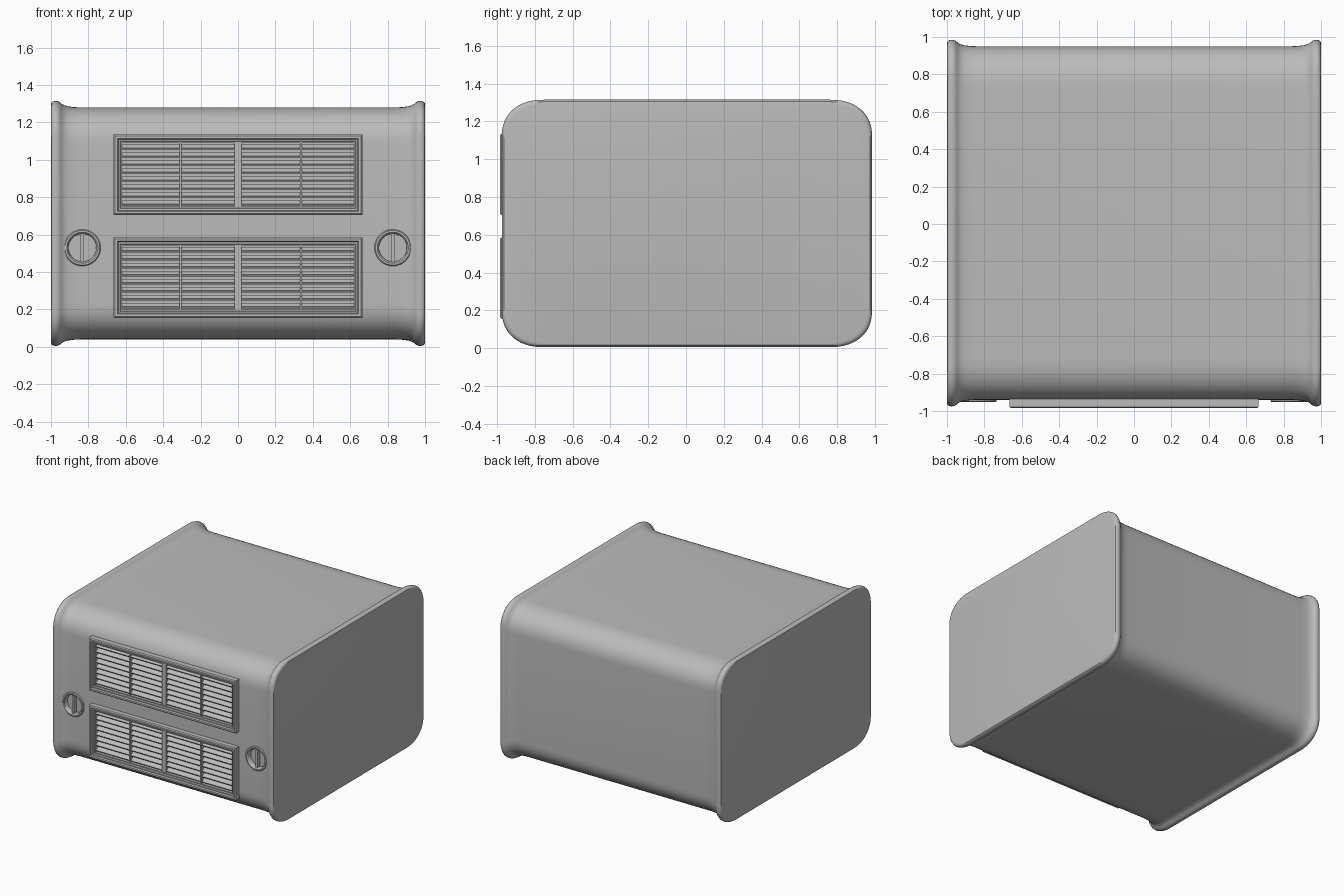
import bpy, bmesh
from math import sin, cos, pi, radians
from mathutils import Matrix

if "Cube" in bpy.data.objects:
    bpy.data.objects.remove(bpy.data.objects["Cube"], do_unlink=True)

grey = bpy.data.materials.new("warm grey plastic")
grey.use_nodes = True
GREY = (0.5, 0.5, 0.5, 1)
grey.diffuse_color = GREY
grey.node_tree.nodes["Principled BSDF"].inputs["Base Color"].default_value = GREY


def finish(name, bm, angle=35):
    bmesh.ops.recalc_face_normals(bm, faces=bm.faces)
    mesh = bpy.data.meshes.new(name)
    bm.to_mesh(mesh)
    bm.free()
    mesh.materials.append(grey)
    obj = bpy.data.objects.new(name, mesh)
    bpy.context.collection.objects.link(obj)
    if angle:
        smooth(obj, angle)
    return obj


def smooth(obj, angle):
    bpy.ops.object.select_all(action='DESELECT')
    obj.select_set(True)
    bpy.context.view_layer.objects.active = obj
    bpy.ops.object.shade_smooth_by_angle(angle=radians(angle))


def loft(bm, rings, cap=False, closed=False):
    """Skin a list of equal-length point loops."""
    loops = [[bm.verts.new(p) for p in ring] for ring in rings]
    pairs = list(zip(loops, loops[1:]))
    if closed:
        pairs.append((loops[-1], loops[0]))
    for a, b in pairs:
        for i in range(len(a)):
            j = (i + 1) % len(a)
            bm.faces.new((a[i], a[j], b[j], b[i]))
    if cap:
        bm.faces.new(loops[0])
        bm.faces.new(loops[-1])


def box(bm, center, size, tilt=0):
    m = (Matrix.Translation(center) @ Matrix.Rotation(tilt, 4, 'X')
         @ Matrix.Diagonal((*size, 1)))
    bmesh.ops.create_cube(bm, size=1, matrix=m)


def section(x, inset):
    """Rounded rectangle across the housing at x, shrunk by inset."""
    cy, cz, ry, rz, n = 0.005, 0.66, 0.22, 0.19, 12
    hy, hz = 0.98 - inset, 0.655 - inset
    pts = []
    for k, (sy, sz) in enumerate(((1, 1), (-1, 1), (-1, -1), (1, -1))):
        for i in range(n + 1):
            a = (k + i / n) * pi / 2
            ca, sa = abs(cos(a)) ** 0.9, abs(sin(a)) ** 0.9
            pts.append((x, cy + sy * (hy - ry + ry * ca), cz + sz * (hz - rz + rz * sa)))
    return pts


def rect(x, z, inset, y):
    return [(-x + inset, y, z[0] + inset), (x - inset, y, z[0] + inset),
            (x - inset, y, z[1] - inset), (-x + inset, y, z[1] - inset)]


def circle(cx, cz, r, y, n=48):
    return [(cx + r * cos(2 * pi * i / n), y, cz + r * sin(2 * pi * i / n)) for i in range(n)]


# Housing with a flared rim at each end
half = [(1.0, 0.02), (0.998, 0.01), (0.99, 0.003), (0.978, 0), (0.965, 0.001), (0.953, 0.006),
        (0.943, 0.015), (0.93, 0.023), (0.91, 0.029), (0.88, 0.033), (0.84, 0.035)]
profile = [(-x, i) for x, i in half] + [(x, i) for x, i in reversed(half)]
bm = bmesh.new()
loft(bm, [section(x, i) for x, i in profile], cap=True)
housing = finish("housing", bm, None)

# Recesses behind the vents and inside the latches
GRILLES = {"lower": (0.155, 0.585), "upper": (0.705, 1.135)}
LATCHES = {"right": -0.832, "left": 0.828}
HALF_W, LATCH_Z = 0.665, 0.53
bm = bmesh.new()
for z in GRILLES.values():
    loft(bm, [rect(HALF_W, z, 0.04, y) for y in (-1.1, -0.78)], cap=True)
for x in LATCHES.values():
    loft(bm, [circle(x, LATCH_Z, 0.076, y) for y in (-1.1, -0.91)], cap=True)
cutter = finish("recess_cutter", bm, None)
cutter.hide_render = True
cut = housing.modifiers.new("recesses", 'BOOLEAN')
cut.operation, cut.solver, cut.object = 'DIFFERENCE', 'EXACT', cutter
bpy.context.view_layer.objects.active = housing
bpy.ops.object.modifier_apply(modifier=cut.name)
bpy.data.objects.remove(cutter, do_unlink=True)
smooth(housing, 35)

# Vents: stepped frame, slats and uprights
FRAME = [(0, -0.88), (0, -0.978), (0.007, -0.985), (0.02, -0.985), (0.025, -0.973),
         (0.034, -0.973), (0.038, -0.962), (0.046, -0.962), (0.046, -0.88)]
SLATS = 8
for name, z in GRILLES.items():
    bm = bmesh.new()
    loft(bm, [rect(HALF_W, z, i, y) for i, y in FRAME], closed=True)
    finish(name + "_vent_frame", bm, 20)

    lo, hi = z[0] + 0.044, z[1] - 0.044
    step = (hi - lo) / SLATS
    bm = bmesh.new()
    for k in range(SLATS):
        box(bm, (0, -0.935, lo + (k + 0.5) * step), (1.246, 0.036, 0.012), radians(35))
    finish(name + "_vent_slats", bm, 20)

    bm = bmesh.new()
    for x, w in ((-0.308, 0.01), (0, 0.036), (0.337, 0.01)):
        box(bm, (x, -0.935, (lo + hi) / 2), (w, 0.045, hi - lo + 0.004))
    finish(name + "_vent_uprights", bm, 20)

# Round latches: raised ring with a finger bar across the dish
RING = [(0.098, -0.92), (0.098, -0.946), (0.093, -0.952), (0.083, -0.952),
        (0.078, -0.947), (0.074, -0.94), (0.074, -0.905)]
for name, x in LATCHES.items():
    bm = bmesh.new()
    loft(bm, [circle(x, LATCH_Z, r, y) for r, y in RING], closed=True)
    finish(name + "_latch_ring", bm)
    bm = bmesh.new()
    box(bm, (x, -0.926, LATCH_Z), (0.018, 0.04, 0.15))
    finish(name + "_latch_bar", bm, 20)
